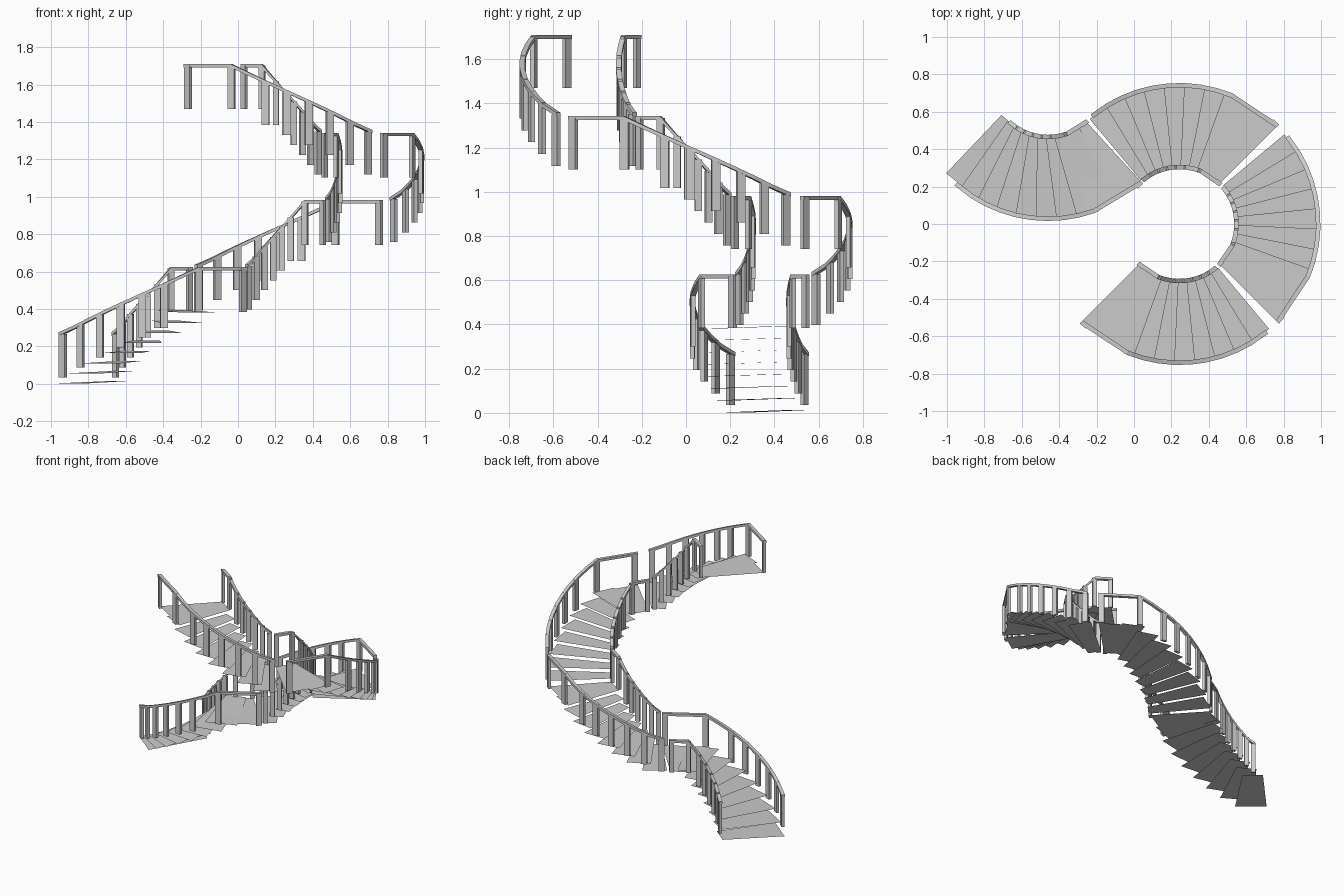
import bpy
from math import sin, cos, radians

if "Cube" in bpy.data.objects:
    bpy.data.objects.remove(bpy.data.objects["Cube"])

R_IN, R_OUT = 0.305, 0.742      # rail centre lines
T_IN, T_OUT = 0.312, 0.738      # tread ends
A0, A1 = 7.0, 66.5              # first post and landing post angles
POSTS = [A0 + 9 * i for i in range(6)] + [A1, 88]
RAIL_H = 0.24


def make(name, verts, faces):
    me = bpy.data.meshes.new(name)
    me.from_pydata(verts, [], faces)
    ob = bpy.data.objects.new(name, me)
    bpy.context.collection.objects.link(ob)
    return ob


def flight(n, c, start, d, z0, z1, lead, lead_in, tilt, drop):
    """One quarter-turn flight; d is the turning direction."""
    def P(r, a, z):
        t = radians(start + d * a)
        return (c[0] + r * cos(t), c[1] + r * sin(t), z)

    def level(a):
        return z0 + (z1 - z0) * min(1, (a - A0) / (A1 - A0))

    # thin treads, each overlapping the next, and a straight-sided landing
    verts, faces = [], []

    def sheet(a0, a1, ai0, ai1, z, tl):
        k = len(verts)
        verts.extend([P(T_IN, ai0, z + tl), P(T_OUT, a0, z),
                      P(T_OUT, a1, z), P(T_IN, ai1, z + tl)])
        f = [k, k + 1, k + 2, k + 3]
        faces.append(f if d > 0 else f[::-1])

    for i in range(8):
        a = A0 + 8.5 * i
        sheet(a - lead, a + 10, a - lead_in, a + 14,
              level(a) - drop * (1 - i / 8), tilt)
    make(f"treads_{n}", verts, faces)
    verts, faces = [], []
    sheet(64, 89.5, 64, 89.5, z1, 0)
    make(f"landing_{n}", verts, faces)

    for side, r, w in (("inner", R_IN, 0.016), ("outer", R_OUT, 0.02)):
        # square-cut posts
        verts, faces = [], []
        for a in POSTS:
            z = level(a)
            t = radians(start + d * a)
            rad, tan = (cos(t), sin(t)), (-sin(t), cos(t))
            k = len(verts)
            for h in (z, z + RAIL_H - 0.008):
                for u, v in ((-1, -1), (1, -1), (1, 1), (-1, 1)):
                    verts.append((c[0] + rad[0] * (r + u * 0.010) + tan[0] * v * w,
                                  c[1] + rad[1] * (r + u * 0.010) + tan[1] * v * w, h))
            faces += [[k + 3, k + 2, k + 1, k], [k + 4, k + 5, k + 6, k + 7]]
            faces += [[k + j, k + (j + 1) % 4, k + 4 + (j + 1) % 4, k + 4 + j] for j in range(4)]
        make(f"{side}_posts_{n}", verts, faces)

        # handrail: sloping arc, then straight and level over the landing
        e = w / r * 57.3
        path = [(A0 - e, level(A0))]
        path += [(A0 + (A1 - A0) * i / 9, level(A0 + (A1 - A0) * i / 9)) for i in range(1, 10)]
        path += [(88 + e, z1)]
        verts, faces = [], []
        for a, z in path:
            zt = z + RAIL_H
            verts += [P(r - 0.012, a, zt - 0.018), P(r + 0.012, a, zt - 0.018),
                      P(r + 0.012, a, zt), P(r - 0.012, a, zt)]
        for s in range(len(path) - 1):
            k = 4 * s
            faces += [[k + j, k + 4 + j, k + 4 + (j + 1) % 4, k + (j + 1) % 4] for j in range(4)]
        m = len(verts)
        faces += [[0, 1, 2, 3], [m - 1, m - 2, m - 3, m - 4]]
        if d < 0:
            faces = [f[::-1] for f in faces]
        make(f"{side}_handrail_{n}", verts, faces)


# first flight curves one way, the other three the opposite way
flight(1, (-0.46, 0.77), 223, 1, 0.035, 0.385, 7.5, 13, 0.013, 0.034)
C = (0.243, 0.0)
flight(2, C, 134.5, -1, 0.397, 0.742, 3, 4, 0, 0)
flight(3, C, 44.5, -1, 0.757, 1.102, 3, 4, 0, 0)
flight(4, C, -45.5, -1, 1.118, 1.47, 3, 4, 0, 0)
